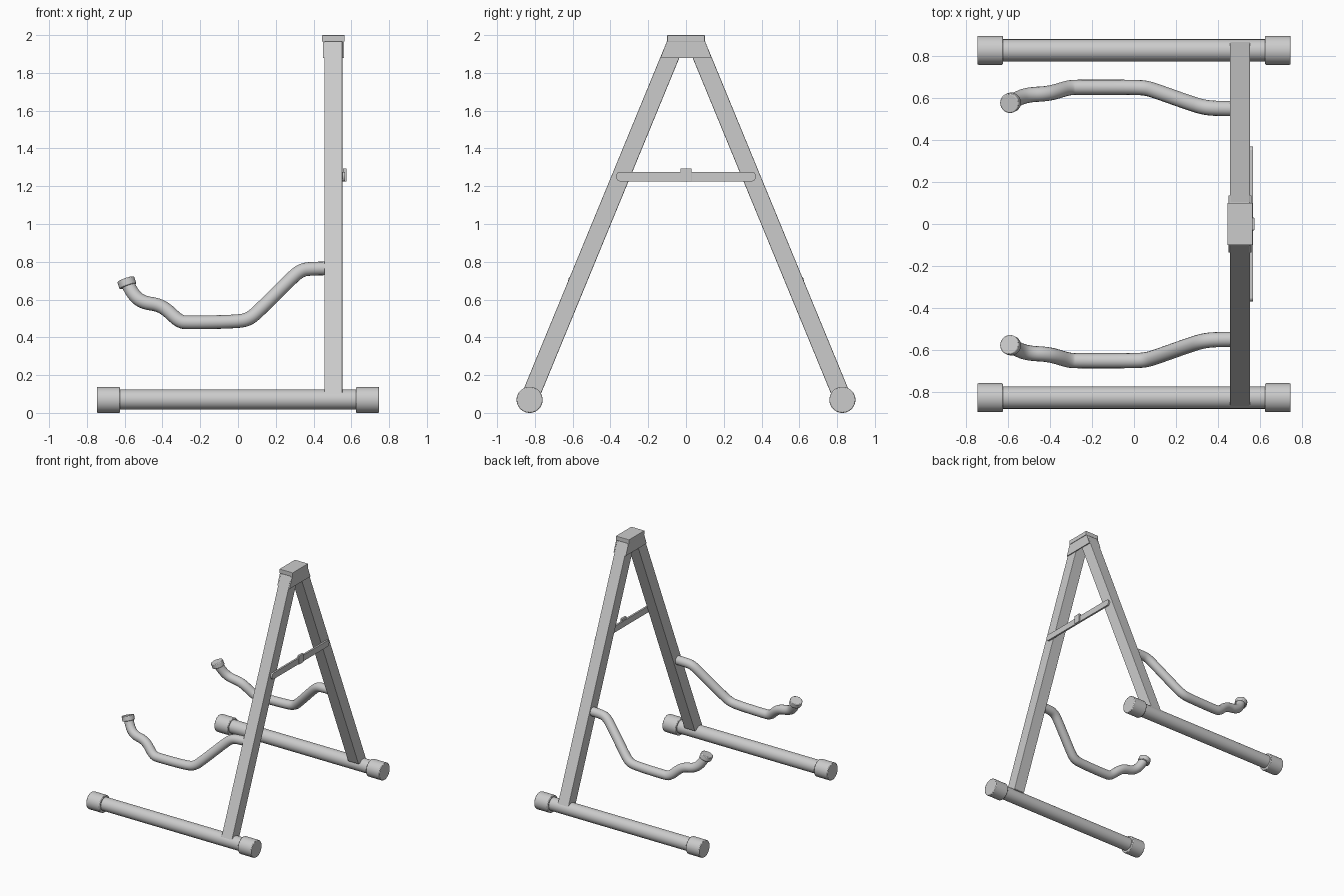
import bpy, bmesh, math
from mathutils import Vector

if "Cube" in bpy.data.objects:
    bpy.data.objects.remove(bpy.data.objects["Cube"])


def finish(name, bm, bevel=0.0, smooth=False):
    bmesh.ops.recalc_face_normals(bm, faces=bm.faces)
    me = bpy.data.meshes.new(name)
    bm.to_mesh(me)
    bm.free()
    ob = bpy.data.objects.new(name, me)
    bpy.context.collection.objects.link(ob)
    if bevel:
        mod = ob.modifiers.new("bevel", 'BEVEL')
        mod.width, mod.segments, mod.limit_method = bevel, 2, 'ANGLE'
    if smooth:
        shade(ob)
    return ob


def shade(ob):
    bpy.ops.object.select_all(action='DESELECT')
    ob.select_set(True)
    bpy.context.view_layer.objects.active = ob
    bpy.ops.object.shade_smooth_by_angle(angle=math.radians(35))


def slab(name, outline, x0, x1, bevel=0.0):
    """Extrude a (y, z) outline from x0 to x1."""
    bm = bmesh.new()
    face = bm.faces.new([bm.verts.new((x0, y, z)) for y, z in outline])
    ext = bmesh.ops.extrude_face_region(bm, geom=[face])
    bmesh.ops.translate(bm, vec=(x1 - x0, 0, 0),
                        verts=[v for v in ext['geom'] if isinstance(v, bmesh.types.BMVert)])
    return finish(name, bm, bevel)


def cylinder(name, a, b, radius, bevel=0.0):
    a, b = Vector(a), Vector(b)
    bm = bmesh.new()
    bmesh.ops.create_cone(bm, cap_ends=True, segments=40, radius1=radius,
                          radius2=radius, depth=(b - a).length)
    rot = (b - a).to_track_quat('Z', 'Y').to_matrix()
    bmesh.ops.rotate(bm, cent=(0, 0, 0), matrix=rot, verts=bm.verts)
    bmesh.ops.translate(bm, vec=(a + b) / 2, verts=bm.verts)
    return finish(name, bm, bevel, True)


def tube(name, points, radius):
    cu = bpy.data.curves.new(name, 'CURVE')
    cu.dimensions = '3D'
    cu.bevel_depth, cu.bevel_resolution, cu.use_fill_caps = radius, 6, True
    sp = cu.splines.new('NURBS')
    sp.points.add(len(points) - 1)
    for p, co in zip(sp.points, points):
        p.co = (*co, 1)
    sp.order_u, sp.use_endpoint_u, sp.resolution_u = 3, True, 5
    ob = bpy.data.objects.new(name, cu)
    bpy.context.collection.objects.link(ob)
    bpy.ops.object.select_all(action='DESELECT')
    ob.select_set(True)
    bpy.context.view_layer.objects.active = ob
    bpy.ops.object.convert(target='MESH')
    shade(bpy.context.object)


def inner(z):
    return 0.035 + 0.412 * (1.88 - z)


# Cradle arm centreline for the rear side
ARM = [(0.50, 0.55, 0.765), (0.39, 0.55, 0.765), (0.33, 0.557, 0.755), (0.27, 0.575, 0.70),
       (0.11, 0.632, 0.54), (0.06, 0.648, 0.497), (0.0, 0.652, 0.483), (-0.26, 0.652, 0.478),
       (-0.31, 0.651, 0.482), (-0.38, 0.628, 0.55), (-0.43, 0.62, 0.574), (-0.49, 0.617, 0.582),
       (-0.535, 0.607, 0.605), (-0.572, 0.588, 0.655), (-0.588, 0.578, 0.695)]

for side, s in (("front", -1), ("rear", 1)):
    # Floor tube with rubber end caps
    y = s * 0.828
    cylinder(side + "_foot_tube", (-0.74, y, 0.071), (0.74, y, 0.071), 0.053)
    for end, e in (("left", -1), ("right", 1)):
        cylinder(f"{side}_{end}_foot_cap", (e * 0.625, y, 0.069), (e * 0.747, y, 0.069), 0.069, 0.005)
    # Slanted leg
    slab(side + "_leg", [(s * inner(0.10), 0.10), (s * (inner(0.10) + 0.102), 0.10),
                         (s * (inner(1.965) + 0.102), 1.965), (s * inner(1.965), 1.965)],
         0.457, 0.553, 0.004)
    # Cradle arm and its tip
    tube(side + "_arm", [(px, s * py, pz) for px, py, pz in ARM], 0.036)
    cylinder(side + "_arm_tip", (-0.582, s * 0.581, 0.67), (-0.595, s * 0.575, 0.708), 0.047, 0.005)

# Hinge cover: top plate and two side plates
slab("hinge_top", [(-0.1, 1.965), (0.1, 1.965), (0.1, 2.0), (-0.1, 2.0)], 0.445, 0.565, 0.003)
for name, x0 in (("left_hinge_plate", 0.45), ("right_hinge_plate", 0.553)):
    slab(name, [(-0.135, 1.88), (0.135, 1.88), (0.1, 1.97), (0.1, 1.99), (-0.1, 1.99), (-0.1, 1.97)],
         x0, x0 + 0.008)

# Cross strap with rounded ends, and its latch
strap = []
for s, start in ((1, -90), (-1, 90)):
    for i in range(9):
        a = math.radians(start + i * 22.5)
        strap.append((s * 0.352 + 0.018 * math.cos(a), 1.251 + 0.025 * math.sin(a)))
slab("cross_strap", strap, 0.552, 0.567)
slab("strap_latch", [(-0.03, 1.225), (0.03, 1.225), (0.03, 1.295), (-0.03, 1.295)], 0.556, 0.575, 0.003)
